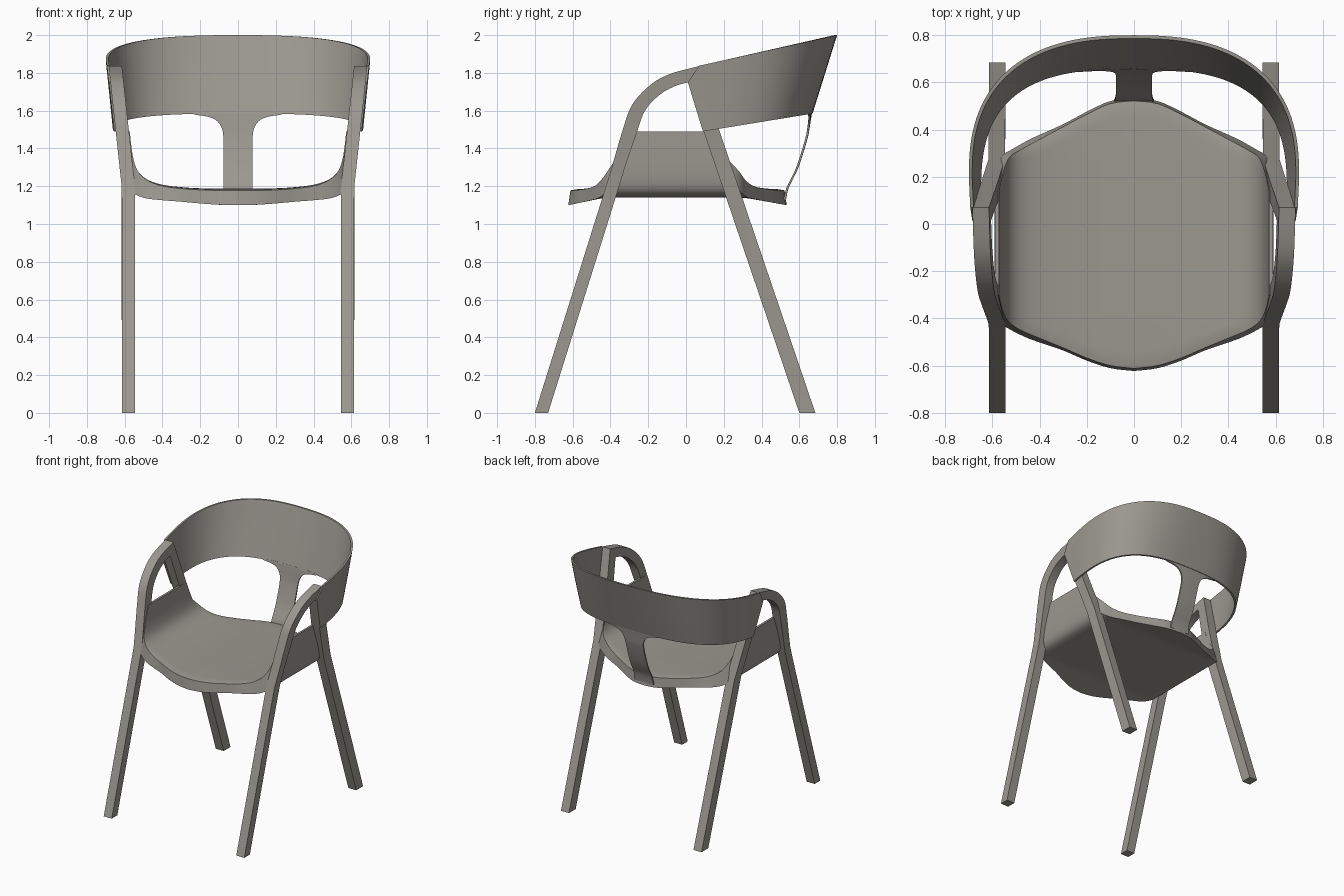
import bpy, bmesh, math

if "Cube" in bpy.data.objects:
    bpy.data.objects.remove(bpy.data.objects["Cube"])

wood = bpy.data.materials.new("warm grey")
wood.diffuse_color = (0.33, 0.315, 0.28, 1)
wood.use_nodes = True
wood.node_tree.nodes["Principled BSDF"].inputs["Base Color"].default_value = wood.diffuse_color


def lerp(a, b, t):
    return a + (b - a) * t


def smooth(pts, n):
    """Catmull-Rom resampling of a list of tuples."""
    out = []
    for i in range(len(pts) - 1):
        p0, p1, p2 = pts[max(i - 1, 0)], pts[i], pts[i + 1]
        p3 = pts[min(i + 2, len(pts) - 1)]
        for k in range(n):
            t = k / n
            out.append(tuple(0.5 * (2 * b + (c - a) * t + (2 * a - 5 * b + 4 * c - d) * t * t
                                    + (3 * b - a - 3 * c + d) * t ** 3)
                             for a, b, c, d in zip(p0, p1, p2, p3)))
    return out + [pts[-1]]


def make(name, verts, faces, angle=35):
    me = bpy.data.meshes.new(name)
    me.from_pydata(verts, [], faces)
    bm = bmesh.new()
    bm.from_mesh(me)
    bmesh.ops.recalc_face_normals(bm, faces=bm.faces)
    bm.to_mesh(me)
    bm.free()
    me.materials.append(wood)
    ob = bpy.data.objects.new(name, me)
    bpy.context.collection.objects.link(ob)
    bpy.ops.object.select_all(action='DESELECT')
    ob.select_set(True)
    bpy.context.view_layer.objects.active = ob
    bpy.ops.object.shade_smooth_by_angle(angle=math.radians(angle))
    return ob


def shell(name, side_a, side_b, rows, cols, angle=35):
    """Closed sheet between two grids of points."""
    n = rows * cols
    faces = [(r * cols + c, r * cols + c + 1, (r + 1) * cols + c + 1, (r + 1) * cols + c)
             for r in range(rows - 1) for c in range(cols - 1)]
    faces += [tuple(i + n for i in f[::-1]) for f in faces]
    loop = (list(range(cols)) + [r * cols + cols - 1 for r in range(1, rows)]
            + [(rows - 1) * cols + c for c in range(cols - 2, -1, -1)]
            + [r * cols for r in range(rows - 2, 0, -1)])
    faces += [(a, b, b + n, a + n) for a, b in zip(loop, loop[1:] + loop[:1])]
    make(name, side_a + side_b, faces, angle)


def flare(z):
    return 0.07 * max(0, z - 1.19) / 0.65


def ribbon(name, pairs, side):
    """Bar with four-sided section through paired edge points (y, z)."""
    verts, faces = [], []
    for yo, zo, yi, zi in pairs:
        for x, y, z in ((0.545, yo, zo), (0.615, yo, zo), (0.615, yi, zi), (0.545, yi, zi)):
            verts.append((side * (x + flare(z)), y, z))
    for i in range(len(pairs) - 1):
        for k in range(4):
            a, b = i * 4 + k, i * 4 + (k + 1) % 4
            faces.append((a, b, b + 4, a + 4))
    n = len(verts)
    faces += [(0, 1, 2, 3), (n - 4, n - 3, n - 2, n - 1)]
    make(name, verts, faces)


# Front legs bending into arms, and rear legs meeting them at a mitre
front = [(-0.80, 0, -0.73, 0), (-0.455, 1.1, -0.385, 1.1), (-0.424, 1.2, -0.354, 1.2)]
front += smooth([(-0.39, 1.31, -0.32, 1.31), (-0.339, 1.485, -0.265, 1.47), (-0.286, 1.63, -0.217, 1.60),
                 (-0.19, 1.735, -0.138, 1.685), (-0.085, 1.794, -0.058, 1.73),
                 (0.07, 1.836, 0.016, 1.751)], 5)
rear = [(0.685, 0, 0.60, 0), (0.277, 1.2, 0.192, 1.2), (0.175, 1.5, 0.09, 1.5),
        (0.07, 1.836, 0.016, 1.751)]
for side, label in ((1, "right"), (-1, "left")):
    ribbon("front_leg_and_arm_" + label, front, side)
    ribbon("rear_leg_" + label, rear, side)

# Seat: shell with upturned sides; columns are top x, z, underside x, z, front y, back y
half = smooth([(0, 1.187, 0, 1.14, -0.612, 0.522), (0.1, 1.187, 0.1, 1.14, -0.60, 0.51),
               (0.2, 1.189, 0.2, 1.14, -0.568, 0.465), (0.3, 1.195, 0.3, 1.14, -0.525, 0.412),
               (0.4, 1.208, 0.42, 1.141, -0.484, 0.358), (0.48, 1.235, 0.51, 1.145, -0.45, 0.315),
               (0.53, 1.28, 0.568, 1.18, -0.415, 0.28), (0.557, 1.36, 0.588, 1.28, -0.365, 0.21),
               (0.573, 1.49, 0.590, 1.49, -0.30, 0.135)], 4)
stations = [(-a, b, -c, d, e, f) for a, b, c, d, e, f in half[:0:-1]] + half
NV = 31
top, under = [], []
for xt, zt, xb, zb, yf, yb in stations:
    low = max(0, min(1, (0.54 - abs(xt)) / 0.12))
    for j in range(NV):
        t = j / (NV - 1)
        y = lerp(yf, yb, t)
        over = max(0, min(1, max((-y - 0.42) / 0.19, (y - 0.30) / 0.22)))
        rim = 0.006 if j in (0, NV - 1) else 0
        top.append((xt, y, zt - (0.003 * over + rim) * low))
        under.append((xb, y + (2 * t - 1) * 0.011 * low, zb - 0.04 * over * low))
shell("seat", top, under, len(stations), NV, 40)

# Backrest: thin band wrapped round the back, leaning outwards
COLS = 65
levels = [(0, 0.09), (0.25, 0.063), (0.5, 0.036), (0.75, 0.01), (1, 0.07)]


def plan(s, j, inset=0):
    """Plan position of the band at height fraction s, column j."""
    a = math.pi * j / (COLS - 1)
    p = 2 / lerp(2.85, 2.5, s)
    c, d = math.cos(a), math.sin(a)
    return (math.copysign(abs(c) ** p, c) * (lerp(0.662, 0.70, s) - inset),
            lerp(0.12, 0.2, s) + (lerp(0.55, 0.6, s) - inset) * max(d, 0) ** p)


def band(inset):
    verts = []
    for s, yfront in levels:
        for j in range(-1, COLS + 1):
            if 0 <= j < COLS:
                x, y = plan(s, j, inset)
                yb, yt = plan(0, j)[1], plan(1, j)[1]
            else:
                x, y = (lerp(0.655, 0.694, s) - inset) * (1 if j < 0 else -1), yfront
                yb, yt = 0.09, 0.07
            verts.append((x, y, lerp(1.49 + (yb - 0.09) * 0.163, 1.838 + (yt - 0.07) * 0.222, s)))
    return verts


shell("backrest", band(0), band(0.014), len(levels), COLS + 2)

# Spine: strip from the seat's back edge, flaring into the backrest (y, z, half width)
spine = smooth([(0.53, 1.12, 0.085), (0.545, 1.19, 0.078), (0.575, 1.25, 0.077), (0.605, 1.32, 0.077),
                (0.645, 1.45, 0.077), (0.656, 1.505, 0.085), (0.662, 1.545, 0.11),
                (0.666, 1.568, 0.155), (0.668, 1.582, 0.23), (0.671, 1.592, 0.24)], 3)
SC = 13
outer = []
for y, z, w in spine:
    for c in range(SC):
        x = w * (1 - 2 * c / (SC - 1))
        outer.append((x, y - 0.002 - 0.2 * x * x, z - 0.05 * x * x))
inner = [(x, y - 0.011, z) for x, y, z in outer]
shell("back_spine", outer, inner, len(spine), SC)
